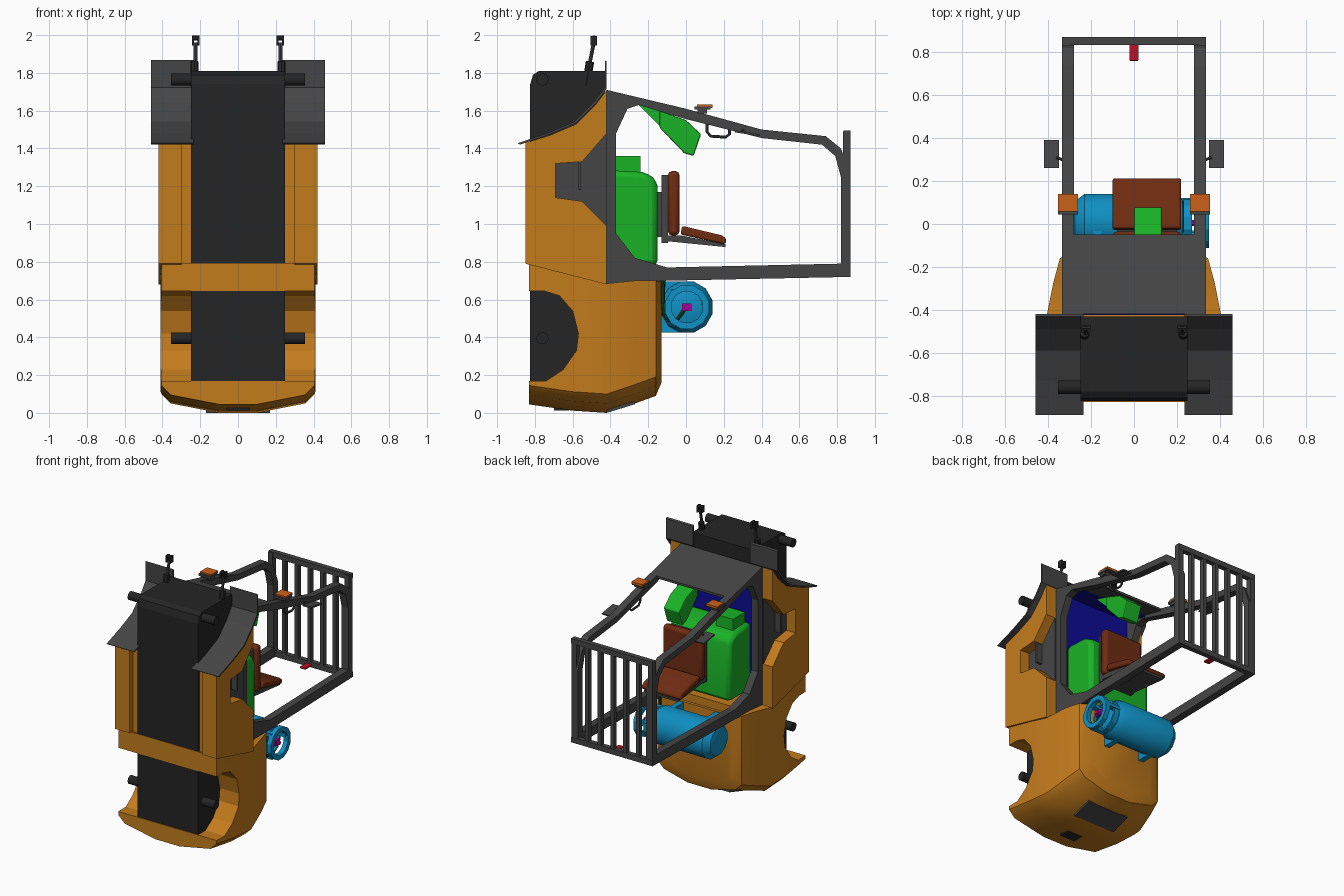
import bpy, bmesh, math
from mathutils import Vector

if "Cube" in bpy.data.objects:
    bpy.data.objects.remove(bpy.data.objects["Cube"])

COL = {'orange': (.55, .2, .012), 'dark': (.06, .06, .06), 'black': (.018, .018, .018),
       'green': (.01, .45, .02), 'blue': (.005, .28, .55), 'navy': (.004, .004, .3),
       'brown': (.16, .025, .006), 'amber': (.6, .12, .01), 'red': (.5, .005, .02),
       'hose': (.004, .06, .02), 'magenta': (.5, 0, .4)}
MATS = {}
for k, c in COL.items():
    MATS[k] = bpy.data.materials.new(k)
    MATS[k].diffuse_color = (*c, 1)


def finish(name, bm, col, mirror=False, bevel=0, smooth=False):
    bmesh.ops.recalc_face_normals(bm, faces=bm.faces)
    me = bpy.data.meshes.new(name)
    bm.to_mesh(me)
    bm.free()
    ob = bpy.data.objects.new(name, me)
    bpy.context.collection.objects.link(ob)
    me.materials.append(MATS[col])
    if bevel:
        b = ob.modifiers.new('bevel', 'BEVEL')
        b.width, b.segments, b.limit_method = bevel, 2, 'ANGLE'
    if mirror:
        ob.modifiers.new('mirror', 'MIRROR').use_mirror_merge = False
    if smooth:
        bpy.ops.object.select_all(action='DESELECT')
        ob.select_set(True)
        bpy.context.view_layer.objects.active = ob
        bpy.ops.object.shade_smooth_by_angle(angle=math.radians(35))
    return ob


def prism(name, pts, x0, x1, col, **kw):
    """Extrude a (y, z) outline between x0 and x1."""
    bm = bmesh.new()
    f = bm.faces.new([bm.verts.new((x0, y, z)) for y, z in pts])
    r = bmesh.ops.extrude_face_region(bm, geom=[f])
    for v in r['geom']:
        if isinstance(v, bmesh.types.BMVert):
            v.co.x = x1
    return finish(name, bm, col, **kw)


def box(name, x, y, z, col, **kw):
    return prism(name, [(y[0], z[0]), (y[1], z[0]), (y[1], z[1]), (y[0], z[1])], *x, col, **kw)


def loft(name, rings, col, closed=False, **kw):
    """Skin a series of equal-length point rings."""
    bm = bmesh.new()
    vs = [[bm.verts.new(p) for p in r] for r in rings]
    n, m = len(vs[0]), len(vs)
    for i in range(m if closed else m - 1):
        for j in range(n):
            a, b = vs[i], vs[(i + 1) % m]
            bm.faces.new((a[j], a[(j + 1) % n], b[(j + 1) % n], b[j]))
    if not closed:
        bm.faces.new(vs[0])
        bm.faces.new(vs[-1])
    return finish(name, bm, col, **kw)


def lathe_x(name, prof, y, z, col, n=12, closed=False, **kw):
    """Revolve (x, radius) points around a line along x."""
    A = [2 * math.pi * (k + .5) / n for k in range(n)]
    return loft(name, [[(x, y + r * math.cos(a), z + r * math.sin(a)) for a in A] for x, r in prof],
                col, closed, **kw)


def tube(name, pts, r, col, mirror=False, n=8):
    """Round tube through points."""
    P = [Vector(p) for p in pts]
    rings = []
    for i, p in enumerate(P):
        d = (P[min(i + 1, len(P) - 1)] - P[max(i - 1, 0)]).normalized()
        u = d.cross(Vector((1, .01, 0))).normalized()
        w = d.cross(u)
        rings.append([p + r * (u * math.cos(2 * math.pi * k / n) + w * math.sin(2 * math.pi * k / n))
                      for k in range(n)])
    return loft(name, rings, col, mirror=mirror, smooth=True)


# Counterweight with wheel arches
rings = []
for y, w, zb, zt in [(-.83, .405, .045, .79), (-.6, .41, .012, .73), (-.42, .405, 0, .685),
                     (-.27, .375, .05, .70), (-.16, .345, .09, .70), (-.13, .29, .16, .70)]:
    half = [(.1, zb), (w - .05, zb + .05), (w, zb + .1), (w, zt)]
    rings.append([(x, y, z) for x, z in half] + [(-x, y, z) for x, z in reversed(half)])
cw = loft('counterweight', rings, 'orange', smooth=True)
cut = prism('arch_cutter', [(-.95, .17), (-.74, .17), (-.65, .23), (-.58, .33), (-.57, .42), (-.6, .54),
                            (-.67, .62), (-.75, .645), (-.95, .645)], -.6, .6, 'orange')
cut.hide_render = True
cut.hide_viewport = True
bo = cw.modifiers.new('arches', 'BOOLEAN')
bo.object, bo.solver = cut, 'EXACT'
prism('rear_vent', [(-.42, -.0), (-.27, .046), (-.275, .06), (-.42, .02)], -.17, .17, 'dark')
box('tow_slot', (-.06, .06), (-.7, -.62), (.012, .03), 'black')

# Chassis and axles
prism('chassis', [(-.825, .16), (-.825, 1.74), (-.81, 1.79), (-.78, 1.81), (-.43, 1.81), (-.43, .16)],
      -.25, .25, 'black')
for z, nm in ((1.765, 'drive_axle'), (.395, 'steer_axle')):
    lathe_x(nm, [(-.355, .032), (.355, .032)], -.76, z, 'black', smooth=True)

# Front side bodies with step recess
notch = [(-.42, .99), (-.55, 1.12), (-.69, 1.14), (-.69, 1.32), (-.55, 1.33), (-.42, 1.48)]
prism('side_body', [(-.85, .79), (-.42, .68)] + notch + [(-.42, 1.71), (-.48, 1.63), (-.58, 1.53),
      (-.72, 1.47), (-.85, 1.43)], .30, .42, 'orange', mirror=True)
box('inner_body', (.25, .31), (-.81, -.43), (.7, 1.44), 'orange', mirror=True)
prism('step_plate', notch, .27, .345, 'dark', mirror=True)
box('step_lip', (.34, .39), (-.57, -.555), (1.18, 1.33), 'dark', mirror=True)

# Front fenders
curve = [(-.88, 1.42), (-.72, 1.475), (-.58, 1.535), (-.48, 1.635), (-.42, 1.715), (-.42, 1.86)]
prism('fender', curve + [(y - .01, z + .008) for y, z in reversed(curve)], .235, .46, 'dark',
      mirror=True)

# Overhead guard side frames
outer = [(-.42, .95), (-.42, 1.48), (-.42, 1.6), (-.42, 1.71), (0, 1.61), (.4, 1.5), (.74, 1.465),
         (.82, 1.4), (.87, 1.27), (.87, .72), (-.1, .70), (-.42, .675)]
inner = [(-.37, .95), (-.37, 1.48), (-.31, 1.61), (-.25, 1.63), (0, 1.555), (.4, 1.455), (.72, 1.42),
         (.79, 1.36), (.82, 1.25), (.82, .79), (-.1, .77), (-.27, .82)]
loft('guard_frame', [[(.28, *o), (.335, *o), (.335, *i), (.28, *i)] for o, i in zip(outer, inner)],
     'dark', closed=True, mirror=True)

# Roof grille
box('grille_side', (.295, .335), (.83, .87), (.72, 1.49), 'dark', mirror=True)
for i in range(5):
    x = (i - 2) * .105
    box('grille_bar', (x - .014, x + .014), (.835, .87), (.74, 1.48), 'dark')
for z in (.72, 1.455):
    box('grille_crossbar', (-.335, .335), (.835, .872), (z, z + .04), 'dark')

# Cowl panel and cab floor
prism('cowl_panel', [(-.42, 1.71), (-.05, 1.622), (-.05, 1.605), (-.42, 1.69)], -.335, .335, 'dark')
box('cab_floor', (-.29, .29), (-.425, -.405), (.7, 1.68), 'navy')
prism('cowl_lining', [(-.41, 1.685), (-.22, 1.642), (-.22, 1.632), (-.41, 1.675)], -.28, .28, 'navy')
box('rear_deck', (-.3, .3), (-.42, -.15), (.69, .76), 'orange')

# Hood and control box
prism('hood', [(-.41, .78), (-.15, .78), (-.15, 1.2), (-.17, 1.25), (-.23, 1.275), (-.41, 1.285)],
      -.255, .255, 'green', bevel=.03, smooth=True)
box('control_box', (-.22, -.08), (-.38, -.24), (1.25, 1.36), 'green')

# Steering console
prism('console_column', [(-.26, 1.64), (-.13, 1.605), (-.12, 1.5), (-.15, 1.53)], .02, .11, 'green')
prism('steering_console', [(-.14, 1.6), (0, 1.55), (.08, 1.475), (.04, 1.36), (-.01, 1.375), (-.14, 1.51)],
      0, .13, 'green', bevel=.008)

# Seat
box('seat_cushion', (-.1, .22), (-.095, -.035), (.94, 1.28), 'brown', bevel=.02, smooth=True)
prism('seat_back', [(-.03, .945), (-.02, .99), (.19, .94), (.215, .92), (.21, .895), (.19, .895)],
      -.1, .22, 'brown', bevel=.01, smooth=True)
box('seat_base', (-.08, .2), (-.13, -.095), (.9, 1.26), 'dark')
box('seat_rail', (-.06, .18), (-.15, -.13), (.93, 1.17), 'dark')
prism('seat_back_shell', [(-.13, .94), (-.03, .94), (.21, .893), (.21, .878), (-.11, .91)],
      -.08, .2, 'dark')

# Gas tank with collar, valve, feet and hose
lathe_x('gas_tank', [(-.285, .07), (-.275, .105), (-.23, .14), (.18, .14), (.225, .115), (.245, .06)],
        .005, .56, 'blue', smooth=True)
lathe_x('tank_collar', [(.23, .115), (.27, .115), (.27, .1), (.23, .1)], .005, .56, 'blue', closed=True)
lathe_x('tank_collar_rim', [(.315, .12), (.35, .12), (.35, .085), (.315, .085)], .005, .56, 'blue',
        closed=True)
for dy, dz in ((.1, .02), (-.06, .08), (-.05, -.09)):
    box('collar_post', (.22, .33), (dy - .02, dy + .02), (.55 + dz, .575 + dz), 'blue')
for x in (-.17, .13):
    box('tank_foot', (x - .02, x + .02), (-.15, .0), (.425, .695), 'blue')
lathe_x('tank_valve', [(.23, .015), (.34, .015)], .005, .56, 'magenta', n=8)
box('valve_handle', (.3, .325), (-.02, .03), (.54, .58), 'magenta')
tube('gas_hose', [(.3, -.12, .71), (.3, -.122, .6), (.3, -.115, .52), (.3, -.09, .49), (.3, -.05, .49),
                  (.3, -.02, .53), (.3, .0, .56)], .011, 'hose')

# Lift cylinders
tube('tilt_barrel', [(.23, -.53, 1.73), (.23, -.508, 1.86)], .022, 'black', mirror=True)
tube('tilt_rod', [(.225, -.51, 1.85), (.225, -.488, 1.96)], .01, 'dark', mirror=True)
box('tilt_eye', (.203, .215), (-.505, -.47), (1.945, 1.995), 'black', mirror=True)
box('tilt_eye_outer', (.232, .244), (-.505, -.47), (1.945, 1.995), 'black', mirror=True)
tube('tilt_pin', [(.205, -.487, 1.985), (.243, -.487, 1.985)], .014, 'black', mirror=True)

# Turn lamps, mirrors, handles and stop lamp
box('lamp_base', (.265, .35), (.06, .11), (1.585, 1.61), 'dark', mirror=True)
box('lamp_housing', (.26, .355), (.045, .13), (1.605, 1.622), 'dark', mirror=True)
box('lamp_lens', (.262, .353), (.058, .14), (1.615, 1.632), 'amber', mirror=True)
prism('mirror', [(.26, 1.485), (.39, 1.465), (.392, 1.475), (.262, 1.495)], .35, .42, 'dark', mirror=True)
tube('mirror_arm', [(.31, .29, 1.5), (.36, .31, 1.49)], .007, 'dark', mirror=True)
tube('grab_handle', [(.3, .11, 1.56), (.3, .11, 1.49), (.3, .13, 1.465), (.3, .21, 1.46),
                     (.3, .23, 1.475), (.3, .23, 1.53)], .008, 'dark')
box('stop_lamp', (-.022, .022), (.76, .835), (.73, .745), 'red', bevel=.004)

for m in bpy.data.materials:
    if m.users and not m.is_grease_pencil:
        m.use_nodes = True
        m.node_tree.nodes["Principled BSDF"].inputs["Base Color"].default_value = m.diffuse_color
